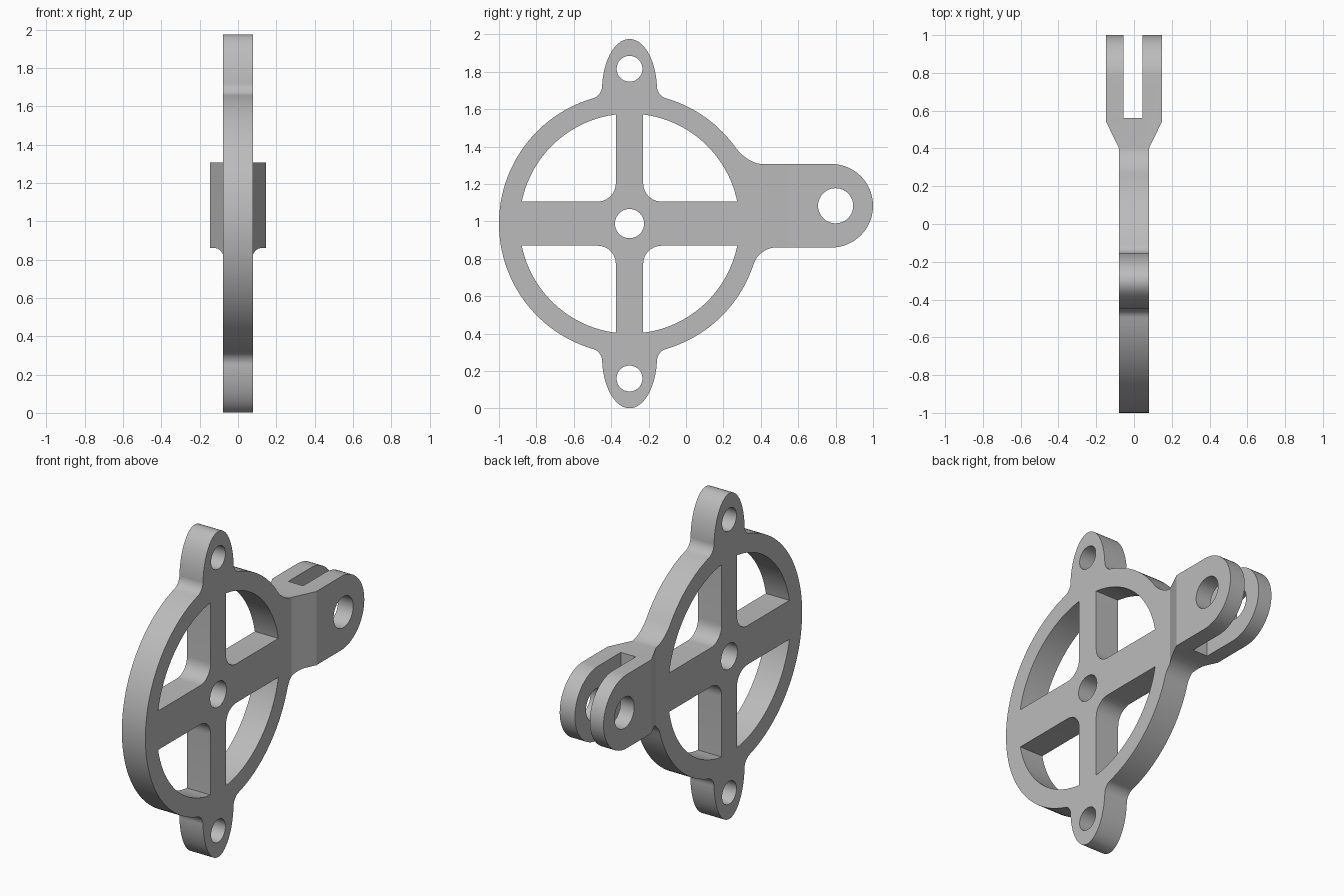
import bpy, bmesh
from math import sin, cos, radians, degrees, asin, acos
from mathutils import Vector

cube = bpy.data.objects.get("Cube")
if cube:
    bpy.data.objects.remove(cube, do_unlink=True)

CENTER = Vector((-0.302, 0.988))    # wheel centre in (y, z)
RIM, INNER = 0.698, 0.588
SPOKE_V, SPOKE_H, FILLET = 0.073, 0.118, 0.1
ARM_LOW, ARM_HIGH, ARM_TIP = 0.86, 1.307, 1.0
ARM_MID, ARM_R = (ARM_LOW + ARM_HIGH) / 2, (ARM_HIGH - ARM_LOW) / 2
BODY, FORK = 0.079, 0.147           # half thicknesses


def arc(center, rx, rz, start, end, n):
    steps = [radians(start + (end - start) * i / n) for i in range(n + 1)]
    return [Vector((center[0] + rx * cos(a), center[1] + rz * sin(a))) for a in steps]


def fillet(a, corner, b, n=10, w=0.75):
    """Rounded corner between a and b, without its end points."""
    pts = []
    for i in range(1, n):
        t = i / n
        k = (1 - t) ** 2, 2 * w * t * (1 - t), t * t
        pts.append((k[0] * Vector(a) + k[1] * Vector(corner) + k[2] * Vector(b)) / sum(k))
    return pts


def prism(name, outline, low, high, axis):
    """Extrude a (y, z) outline along x, or an (x, y) outline along z."""
    bm = bmesh.new()
    place = (lambda p: (low, p[0], p[1])) if axis == "x" else (lambda p: (p[0], p[1], low))
    face = bm.faces.new([bm.verts.new(place(p)) for p in outline])
    move = Vector((high - low, 0, 0)) if axis == "x" else Vector((0, 0, high - low))
    new = bmesh.ops.extrude_face_region(bm, geom=[face])["geom"]
    bmesh.ops.translate(bm, vec=move, verts=[v for v in new if isinstance(v, bmesh.types.BMVert)])
    bmesh.ops.recalc_face_normals(bm, faces=bm.faces)
    mesh = bpy.data.meshes.new(name)
    bm.to_mesh(mesh)
    bm.free()
    obj = bpy.data.objects.new(name, mesh)
    bpy.context.collection.objects.link(obj)
    return obj


cutters = []


def combine(obj, tool, operation):
    mod = obj.modifiers.new(tool.name, "BOOLEAN")
    mod.operation, mod.object, mod.solver = operation, tool, "EXACT"
    tool.hide_render = True
    cutters.append(tool)


# Side outline: upper ear, rim, lower ear, then the arm
def ear(up):
    at = lambda x, z: CENTER + Vector((x, z * up))
    base, side = at(0.19, 0.672), at(0.146, 0.735)
    mirror = lambda p: Vector((2 * CENTER.x - p.x, p.y))
    root = [base] + fillet(base, at(0.148, 0.685), side)
    dome = arc(at(0, 0.712), 0.147, 0.275 * up, 5, 175, 40)
    return root + dome + [mirror(p) for p in reversed(root)]


ring = lambda start, end, n: arc(CENTER, RIM, RIM, start, end, n)
upper_rim = ring(35, 73, 16)
lower_rim = ring(-73, -18, 22)
arm_start, arm_end = Vector((0.48, ARM_LOW)), Vector((0.405, ARM_HIGH))
tip = arc((ARM_TIP - ARM_R, ARM_MID), ARM_R, ARM_R, -90, 90, 40)
outline = (upper_rim + ear(1) + ring(107, 253, 60) + ear(-1)[::-1] + lower_rim
           + fillet(lower_rim[-1], (0.39, ARM_LOW), arm_start) + [arm_start]
           + tip + [arm_end]
           + fillet(arm_end, (0.333, ARM_HIGH), upper_rim[0]))
bracket = prism("wheel_bracket", outline, -0.3, 0.3, "x")

# Plan outline: thin wheel widening into the fork
half = [(BODY, -1.2), (BODY, 0.4), (FORK, 0.54), (FORK, 1.2)]
plan = half + [(-x, y) for x, y in reversed(half)]
combine(bracket, prism("plan_envelope", plan, -0.2, 2.2, "z"), "INTERSECT")

# Four windows between the spokes
a0, a1 = degrees(asin(SPOKE_H / INNER)), degrees(acos(SPOKE_V / INNER))
p = Vector((SPOKE_V, SPOKE_H + FILLET))
q = Vector((SPOKE_V + FILLET, SPOKE_H))
window = arc((0, 0), INNER, INNER, a0, a1, 30) + [p] + fillet(p, (SPOKE_V, SPOKE_H), q) + [q]
for sy in (-1, 1):
    for sz in (-1, 1):
        pts = [CENTER + Vector((v.x * sy, v.y * sz)) for v in window]
        combine(bracket, prism("window_cutter", pts, -0.5, 0.5, "x"), "DIFFERENCE")

# Hub, ear and pin holes
holes = [(CENTER, 0.078), (CENTER + Vector((0, 0.828)), 0.069),
         (CENTER - Vector((0, 0.828)), 0.069), ((0.8, ARM_MID), 0.094)]
for center, r in holes:
    combine(bracket, prism("hole_cutter", arc(center, r, r, 0, 352.5, 47), -0.5, 0.5, "x"),
            "DIFFERENCE")

# Slot of the fork
slot = [(-0.055, 0.56), (0.045, 0.56), (0.045, 1.2), (-0.055, 1.2)]
combine(bracket, prism("slot_cutter", slot, 0.5, 1.6, "z"), "DIFFERENCE")

# Bake the cuts and drop the cutters
deps = bpy.context.evaluated_depsgraph_get()
mesh = bpy.data.meshes.new_from_object(bracket.evaluated_get(deps))
bracket.modifiers.clear()
bracket.data = mesh
mesh.name = "wheel_bracket"
for tool in cutters:
    bpy.data.objects.remove(tool, do_unlink=True)

# Grey metal
grey = bpy.data.materials.new("grey_metal")
grey.use_nodes = True
colour = (0.5, 0.5, 0.5, 1)
grey.diffuse_color = colour
grey.node_tree.nodes["Principled BSDF"].inputs["Base Color"].default_value = colour
mesh.materials.clear()
mesh.materials.append(grey)

bpy.ops.object.select_all(action="DESELECT")
bracket.select_set(True)
bpy.context.view_layer.objects.active = bracket
bpy.ops.object.shade_smooth_by_angle(angle=radians(25))
